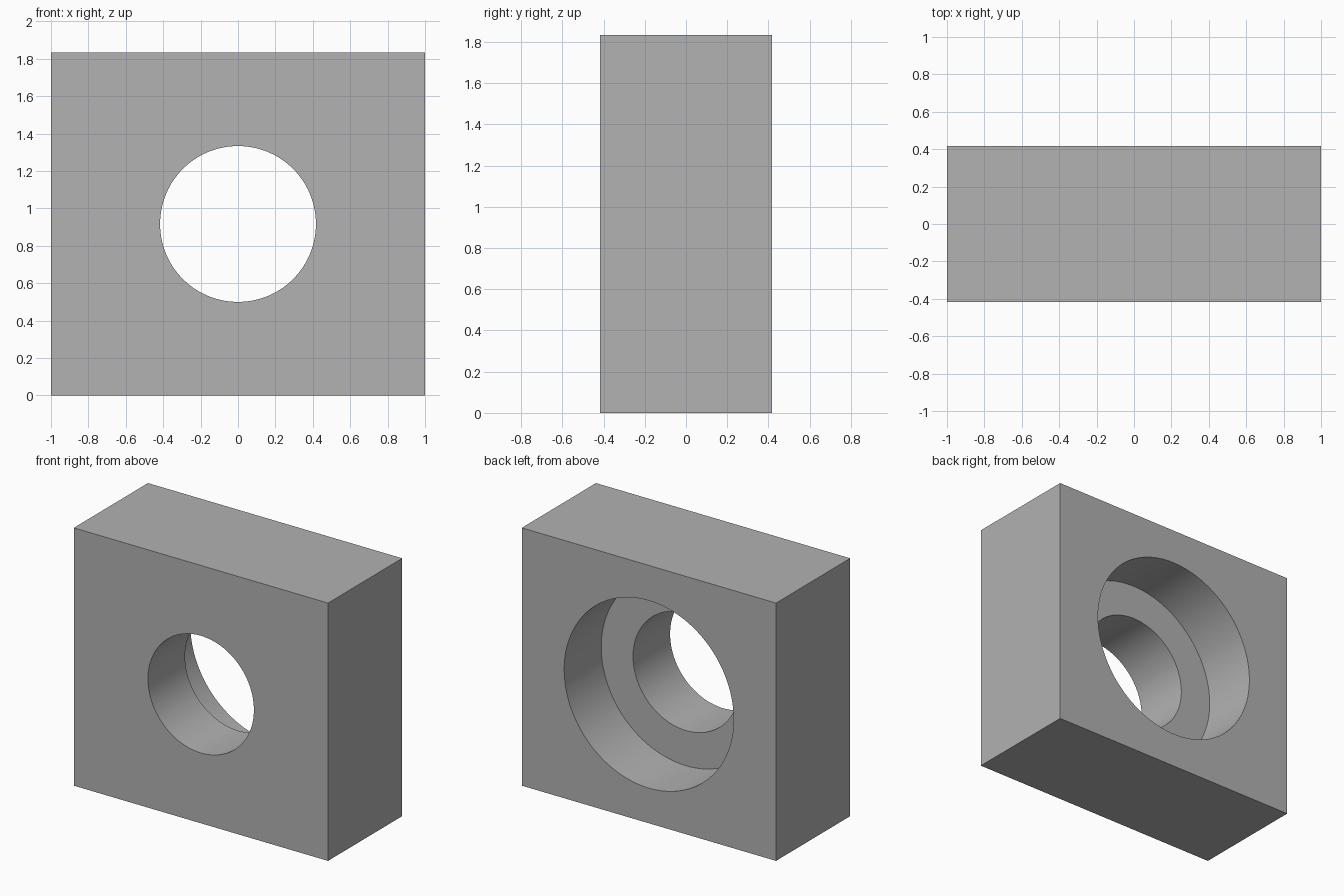
import bpy
import math

if "Cube" in bpy.data.objects:
    bpy.data.objects.remove(bpy.data.objects["Cube"], do_unlink=True)

WIDTH, DEPTH, HEIGHT = 2.0, 0.8333, 1.8333
HOLE_RADIUS, RECESS_RADIUS = 0.4167, 0.6667
CENTRE_Z = HEIGHT / 2

grey = bpy.data.materials.new("plain grey")
grey.use_nodes = True
colour = (0.445, 0.445, 0.445, 1)
grey.diffuse_color = colour
grey.node_tree.nodes["Principled BSDF"].inputs["Base Color"].default_value = colour

# Solid rectangular block
bpy.ops.mesh.primitive_cube_add(size=1, location=(0, 0, CENTRE_Z))
block = bpy.context.object
block.name = "bored_block"
block.scale = (WIDTH, DEPTH, HEIGHT)
bpy.ops.object.transform_apply(location=False, rotation=False, scale=True)
block.data.materials.append(grey)


def bore(name, radius, y_front, y_back):
    """Cut a round hole along y between two depths."""
    bpy.ops.mesh.primitive_cylinder_add(
        vertices=128, radius=radius, depth=y_back - y_front,
        location=(0, (y_front + y_back) / 2, CENTRE_Z),
        rotation=(math.pi / 2, 0, 0))
    cutter = bpy.context.object
    cutter.name = name
    cutter.hide_render = True
    cutter.data.materials.append(grey)
    cut = block.modifiers.new(name, 'BOOLEAN')
    cut.operation = 'DIFFERENCE'
    cut.solver = 'EXACT'
    cut.object = cutter
    bpy.ops.object.select_all(action='DESELECT')
    block.select_set(True)
    bpy.context.view_layer.objects.active = block
    bpy.ops.object.modifier_apply(modifier=cut.name)
    bpy.data.objects.remove(cutter, do_unlink=True)


# Through hole, then the wider recess in the back half
bore("through_hole", HOLE_RADIUS, -DEPTH, DEPTH)
bore("back_recess", RECESS_RADIUS, 0, DEPTH)

bpy.ops.object.shade_smooth_by_angle(angle=math.radians(30))
